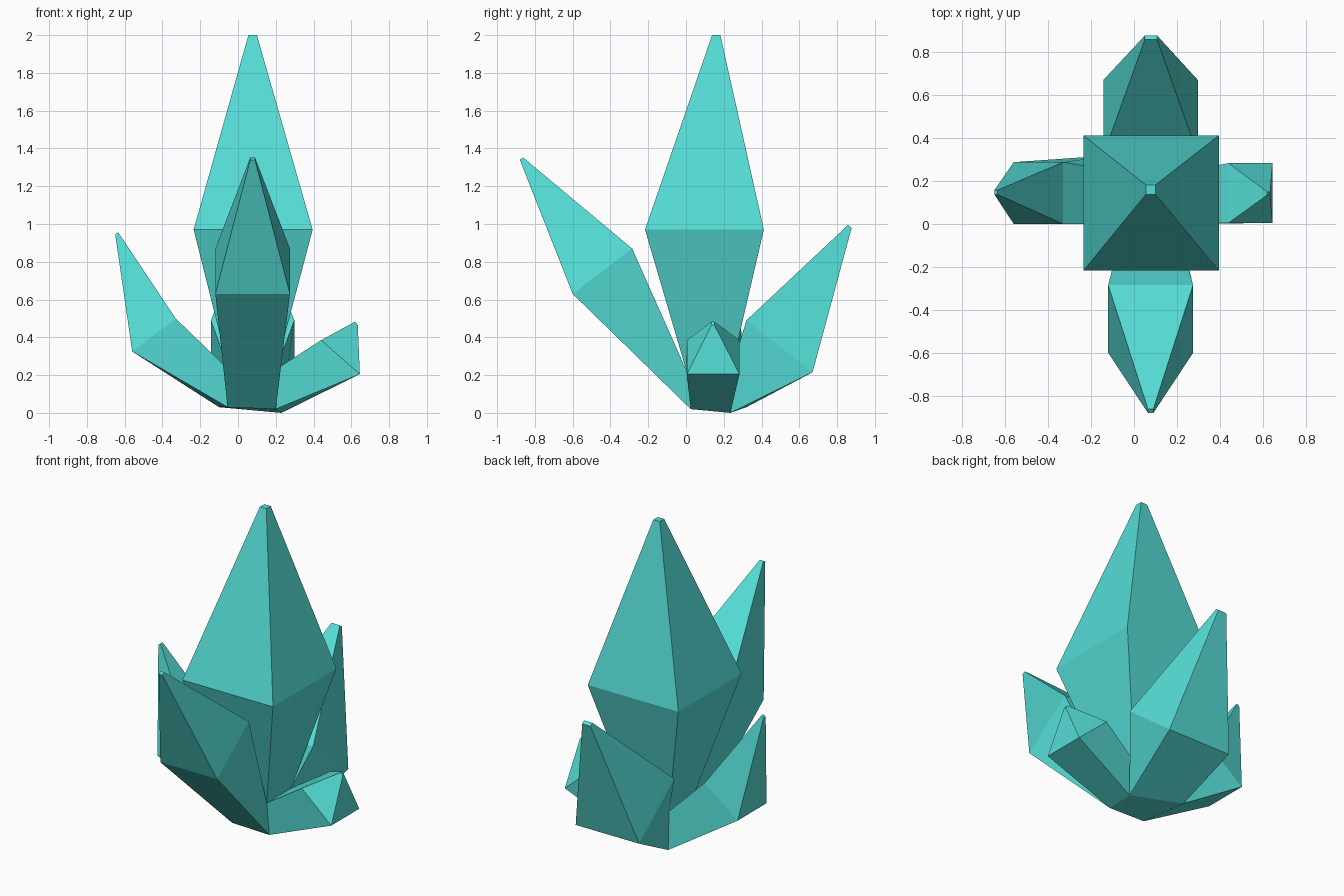
import bpy
import bmesh

if "Cube" in bpy.data.objects:
    bpy.data.objects.remove(bpy.data.objects["Cube"])

bm = bmesh.new()


def ring(points):
    return [bm.verts.new(p) for p in points]


def bridge(a, b):
    for i in range(4):
        j = (i + 1) % 4
        bm.faces.new((a[i], a[j], b[j], b[i]))


def grow(root, mid, tip):
    """Crystal: root loop -> wide middle loop -> small blunt tip."""
    m, t = ring(mid), ring(tip)
    bridge(root, m)
    bridge(m, t)
    bm.faces.new(t)


def along_y(x0, x1, low, high):
    """Loop of a crystal leaning along y; low/high are (y, z)."""
    return [(x0, *low), (x1, *low), (x1, *high), (x0, *high)]


def along_x(y0, y1, low, high):
    """Loop of a crystal leaning along x; low/high are (x, z)."""
    return [(low[0], y0, low[1]), (low[0], y1, low[1]),
            (high[0], y1, high[1]), (high[0], y0, high[1])]


def square(x0, x1, y0, y1, z):
    return [(x0, y0, z), (x1, y0, z), (x1, y1, z), (x0, y1, z)]


# Skewed root block shared by all crystals (front-left, front-right, back-right, back-left)
bot = ring([(-0.055, 0.02, 0.03), (0.2, 0.025, 0.02),
            (0.23, 0.235, 0.0), (-0.1, 0.32, 0.03)])
top = ring(square(-0.05, 0.2, 0.0, 0.24, 0.23))
bm.faces.new(bot[::-1])

# Tall centre crystal
grow(top, square(-0.235, 0.395, -0.217, 0.412, 0.97),
     square(0.055, 0.1, 0.138, 0.182, 2.0))
# Front crystal
grow([bot[0], bot[1], top[1], top[0]],
     along_y(-0.12, 0.275, (-0.6, 0.63), (-0.285, 0.87)),
     along_y(0.065, 0.09, (-0.88, 1.34), (-0.862, 1.352)))
# Back crystal
grow([bot[3], bot[2], top[2], top[3]],
     along_y(-0.143, 0.298, (0.67, 0.215), (0.32, 0.49)),
     along_y(0.05, 0.108, (0.877, 0.98), (0.858, 0.995)))
# Left crystal
grow([bot[0], bot[3], top[3], top[0]],
     along_x(0.0, 0.288, (-0.56, 0.325), (-0.33, 0.5)),
     along_x(0.137, 0.158, (-0.65, 0.945), (-0.635, 0.957)))
# Right stub crystal
grow([bot[1], bot[2], top[2], top[1]],
     along_x(0.005, 0.283, (0.645, 0.205), (0.44, 0.385)),
     along_x(0.135, 0.15, (0.634, 0.465), (0.62, 0.483)))

bmesh.ops.recalc_face_normals(bm, faces=bm.faces)
mesh = bpy.data.meshes.new("crystal_cluster")
bm.to_mesh(mesh)
bm.free()
obj = bpy.data.objects.new("crystal_cluster", mesh)
bpy.context.collection.objects.link(obj)

mat = bpy.data.materials.new("turquoise_crystal")
mat.diffuse_color = (0.09, 0.72, 0.67, 1)
mat.use_nodes = True
mat.node_tree.nodes["Principled BSDF"].inputs["Base Color"].default_value = mat.diffuse_color
mesh.materials.append(mat)
